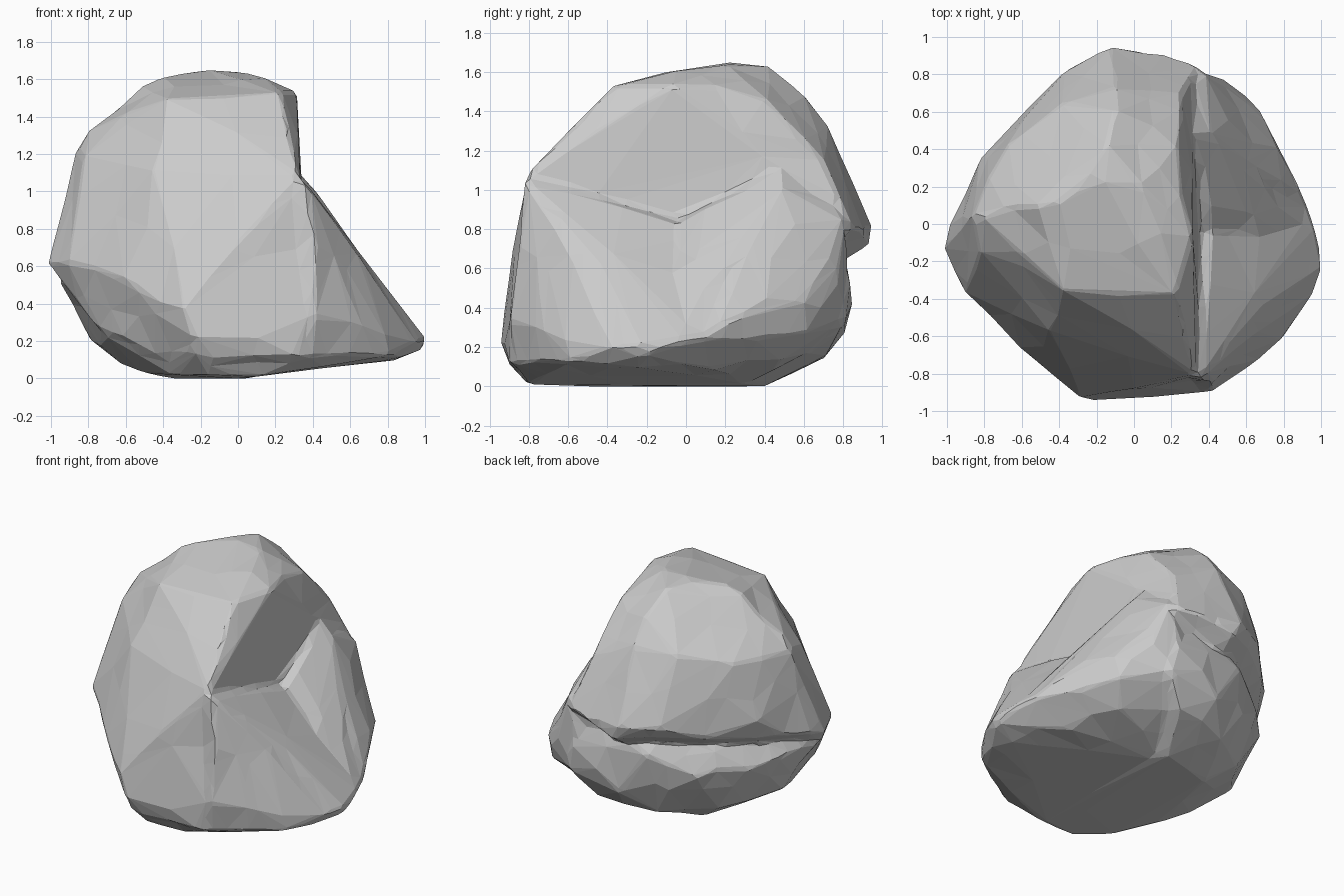
import bpy, bmesh, random
from mathutils import Vector

if "Cube" in bpy.data.objects:
    bpy.data.objects.remove(bpy.data.objects["Cube"])

random.seed(4)


def chunk(name, points, longest=0.36, rough=0.014):
    """Faceted convex lump through a few landmark corners, with chipped faces."""
    bm = bmesh.new()
    for p in points:
        bm.verts.new(p)
    hull = bmesh.ops.convex_hull(bm, input=bm.verts[:])
    junk = {g for g in hull["geom_interior"] + hull["geom_unused"]
            if isinstance(g, bmesh.types.BMVert)}
    bmesh.ops.delete(bm, geom=list(junk), context='VERTS')
    corners = set(bm.verts)
    long_edges = [e for e in bm.edges if e.calc_length() > longest]
    bmesh.ops.subdivide_edges(bm, edges=long_edges, cuts=1)
    bm.normal_update()
    for v in bm.verts:
        if v not in corners and v.co.z > 0.06:
            v.co += v.normal * random.uniform(-0.4, 1) * rough
            v.co += Vector([random.uniform(-0.04, 0.04) for _ in range(3)]).cross(v.normal)
    bmesh.ops.triangulate(bm, faces=bm.faces[:])
    bmesh.ops.recalc_face_normals(bm, faces=bm.faces[:])
    mesh = bpy.data.meshes.new(name)
    bm.to_mesh(mesh)
    bm.free()
    ob = bpy.data.objects.new(name, mesh)
    bpy.context.collection.objects.link(ob)
    return ob


# Main upper block: domed top, steep front wall, overhanging back
rock = chunk("rock", [
    (-.15, .2, 1.65), (0, .2, 1.65), (-.15, .4, 1.63), (-.38, .1, 1.62), (-.53, .1, 1.54),
    (.2, -.37, 1.54), (.3, -.1, 1.53), (.22, .42, 1.46), (-.37, -.33, 1.5),
    (-.1, .6, 1.47), (-.1, .72, 1.32), (-.82, 0, 1.3), (-.86, .05, 1.24),
    (-.7, .4, 1.2), (-.4, .62, 1.3), (.33, -.8, 1.09), (-.42, -.58, 1.1),
    (-.8, -.15, 1.2), (-.92, -.35, .65), (-1, -.1, .6), (-.97, .02, .62),
    (-.81, .36, .8), (-.6, .6, .75), (-.4, .79, .8), (-.14, .95, .83),
    (-.06, .95, .75), (.15, .86, .85), (.33, .85, .8), (.27, .72, 1.1),
    (-.6, -.66, .5), (-.28, -.93, .38), (-.23, -.95, .24), (.4, -.88, .3),
    (-.13, -.92, .11), (.35, -.89, .14), (-.74, -.36, .27), (-.45, -.62, .12), (-.1, .1, .2)])

# Lower belly: undercut bottom and the bulge below the back ledge
belly = chunk("belly", [
    (-.5, -.35, .03), (-.35, -.65, .02), (-.15, -.82, .02), (.1, -.8, .01),
    (-.35, .3, 0), (.05, .4, 0), (0, -.5, 0), (-.78, 0, .18), (-.7, -.38, .22),
    (-.55, .4, .15), (-.2, .66, .13), (.2, .68, .13), (0, .83, .31), (.35, .82, .32),
    (.3, .85, .56), (-.2, .81, .58), (-.92, 0, .52), (-.95, -.1, .54), (-.78, .36, .48),
    (-.5, .65, .46), (-.2, -.91, .12), (-.55, -.55, .4), (-.86, -.33, .5),
    (.38, -.86, .12), (-.3, .6, .76), (-.62, .34, .74), (.2, .72, .85)])

# Sloping foot on the right: two lobes sharing a rim, with a scooped valley between
shared = [(1, -.2, .18), (.97, -.12, .22), (.94, .07, .25), (.96, -.36, .2), (.95, -.25, .14), (.8, -.2, .1),
          (.43, -.22, .74), (.43, .1, .78), (.05, -.3, .005), (.05, .3, .01), (0, 0, .8), (.7, .15, .11)]
front_foot = chunk("front_foot", shared + [
    (.8, -.6, .2), (.65, -.74, .26), (.42, -.89, .36), (.34, -.8, 1.07), (0, -.8, .3), (.1, -.6, 1.0),
    (.5, -.72, .1), (.35, -.86, .1), (.1, -.8, .01), (.8, -.58, .12), (.6, -.64, .54)])
back_foot = chunk("back_foot", shared + [
    (.76, .45, .42), (.68, .6, .42), (.6, .69, .42), (.5, .75, .52), (.36, .81, .84),
    (.32, .45, 1.1), (.4, .5, 1.0), (.5, .53, .82), (.62, .38, .68),
    (.5, .5, .13), (.3, .82, .35), (.62, .62, .28), (.1, .7, .2), (.1, .75, .8)])

# Fuse the lumps into one boulder
for part in (belly, front_foot, back_foot):
    mod = rock.modifiers.new("fuse", 'BOOLEAN')
    mod.operation = 'UNION'
    mod.solver = 'EXACT'
    mod.object = part

# Weather the joints together, then chip back to flat facets
mod = rock.modifiers.new("weather", 'REMESH')
mod.mode = 'VOXEL'
mod.voxel_size = 0.022
mod = rock.modifiers.new("soften", 'SMOOTH')
mod.factor = 0.5
mod.iterations = 4
mod = rock.modifiers.new("facets", 'DECIMATE')
mod.ratio = 0.016

bpy.context.view_layer.update()
fused = bpy.data.meshes.new_from_object(rock.evaluated_get(bpy.context.evaluated_depsgraph_get()))
rock.modifiers.clear()
rock.data = fused
rock.data.shade_flat()
for part in (belly, front_foot, back_foot):
    bpy.data.objects.remove(part, do_unlink=True)
